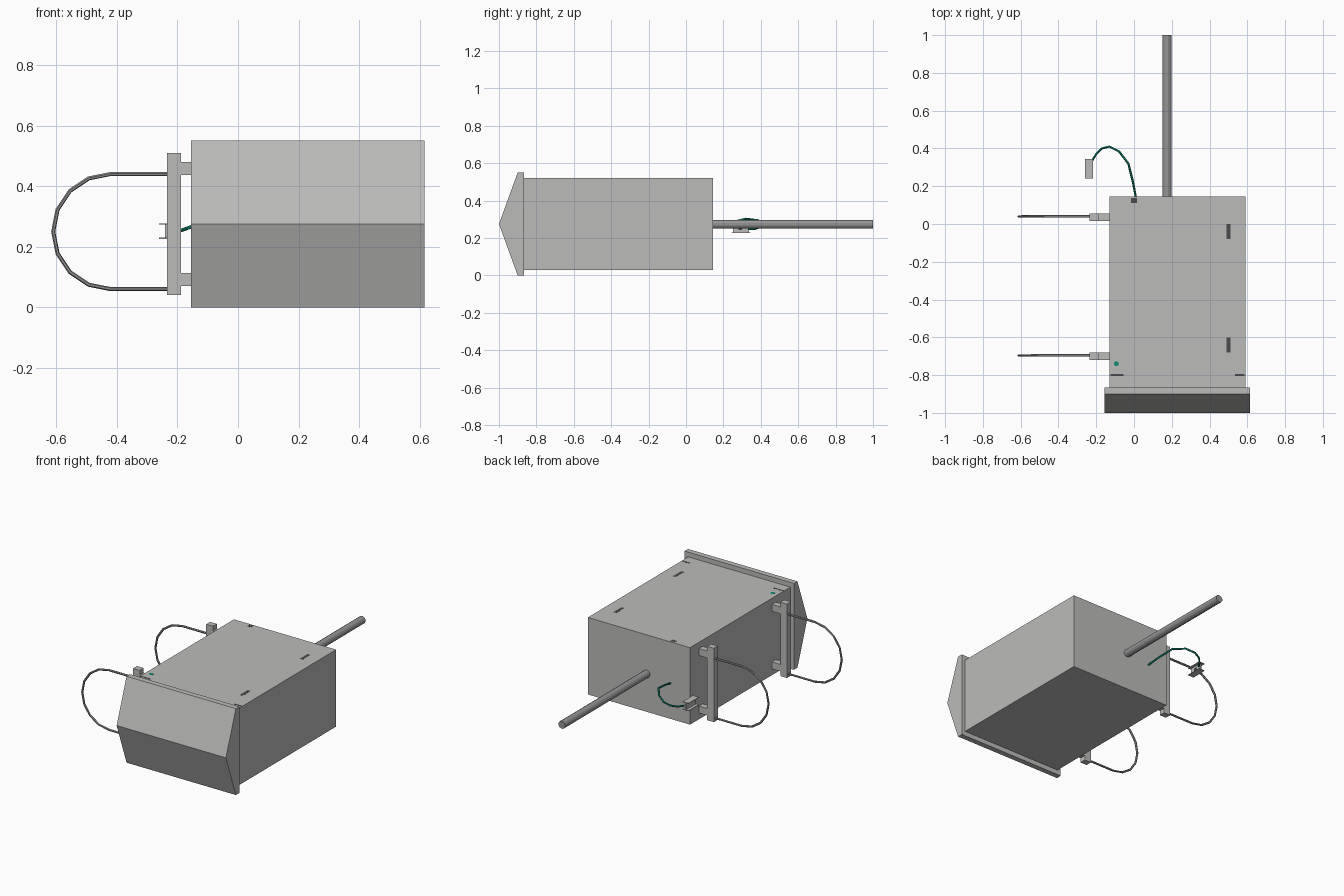
import bpy, bmesh, math
from mathutils import Vector

if "Cube" in bpy.data.objects:
    bpy.data.objects.remove(bpy.data.objects["Cube"])


def material(name, rgb):
    m = bpy.data.materials.new(name)
    m.diffuse_color = (*rgb, 1)
    m.use_nodes = True
    m.node_tree.nodes["Principled BSDF"].inputs["Base Color"].default_value = m.diffuse_color
    return m


LIGHT = material("light_grey", (0.50, 0.50, 0.49))
STEEL = material("steel_grey", (0.30, 0.30, 0.30))
DARK = material("dark_grey", (0.07, 0.07, 0.07))
GREEN = material("cable_green", (0.005, 0.26, 0.17))


def finish(name, bm, mat):
    bmesh.ops.recalc_face_normals(bm, faces=bm.faces)
    me = bpy.data.meshes.new(name)
    bm.to_mesh(me)
    bm.free()
    me.materials.append(mat)
    ob = bpy.data.objects.new(name, me)
    bpy.context.collection.objects.link(ob)
    return ob


def boxes(name, spans, mat):
    """One object from boxes given as (x0, x1, y0, y1, z0, z1)."""
    bm = bmesh.new()
    for x0, x1, y0, y1, z0, z1 in spans:
        for v in bmesh.ops.create_cube(bm, size=1)["verts"]:
            v.co = Vector((x0 if v.co.x < 0 else x1,
                           y0 if v.co.y < 0 else y1,
                           z0 if v.co.z < 0 else z1))
    return finish(name, bm, mat)


def tube(name, points, radius, sides, mat):
    """Sweep a regular polygon along a path, mitred at each point."""
    pts = [Vector(p) for p in points]
    bm = bmesh.new()
    rings, normal = [], None
    for i, p in enumerate(pts):
        t = (pts[min(i + 1, len(pts) - 1)] - pts[max(i - 1, 0)]).normalized()
        if normal is None:
            normal = t.orthogonal()
        normal = (normal - t * normal.dot(t)).normalized()
        side = t.cross(normal)
        rings.append([bm.verts.new(p + radius * (math.cos(a) * normal + math.sin(a) * side))
                      for a in (2 * math.pi * k / sides for k in range(sides))])
    for a, b in zip(rings, rings[1:]):
        for k in range(sides):
            j = (k + 1) % sides
            bm.faces.new((a[k], a[j], b[j], b[k]))
    bm.faces.new(rings[0])
    bm.faces.new(rings[-1])
    return finish(name, bm, mat)


# Cabinet body lying on its back
boxes("cabinet_body", [(-0.13, 0.59, -0.87, 0.145, 0.03, 0.52)], LIGHT)

# Gabled cap with a flat rim, extruded along x
profile = [(-0.865, 0), (-0.90, 0), (-1.0, 0.275), (-0.90, 0.55), (-0.865, 0.55)]
bm = bmesh.new()
ends = [[bm.verts.new((x, y, z)) for y, z in profile] for x in (-0.155, 0.615)]
for e in ends:
    bm.faces.new(e)
for i in range(5):
    j = (i + 1) % 5
    bm.faces.new((ends[0][i], ends[0][j], ends[1][j], ends[1][i]))
bm.edges.ensure_lookup_table()
rim = [e for e in bm.edges if False]
bmesh.ops.bisect_plane(bm, geom=bm.verts[:] + bm.edges[:] + bm.faces[:],
                       plane_co=(0, -0.90, 0), plane_no=(0, 1, 0))
finish("gabled_cap", bm, LIGHT)

# Long conduit pole
tube("conduit_pole", [(0.175, 0.12, 0.273), (0.175, 1.0, 0.273)], 0.024, 12, STEEL)

# Two mounting brackets, each with a strap hoop
arc = [(-0.42 - 0.19 * math.sin(math.pi * k / 8), 0.25 + 0.19 * math.cos(math.pi * k / 8))
       for k in range(9)]
loop = [(-0.21, 0.44)] + arc + [(-0.21, 0.06)]
for label, y in (("rear", 0.036), ("front", -0.70)):
    boxes(label + "_bracket", [(-0.235, -0.188, y - 0.02, y + 0.02, 0.04, 0.51)] +
          [(-0.19, -0.13, y - 0.02, y + 0.02, z - 0.022, z + 0.022) for z in (0.092, 0.458)], LIGHT)
    tube(label + "_strap_hoop", [(x, y + 0.004, z) for x, z in loop], 0.0068, 6, STEEL)

# Earth cable curling from the cabinet to its clamp
tube("earth_cable", [(0.012, 0.13, 0.252), (-0.005, 0.22, 0.278), (-0.03, 0.32, 0.303),
                     (-0.08, 0.385, 0.295), (-0.13, 0.41, 0.275), (-0.17, 0.40, 0.26),
                     (-0.20, 0.37, 0.250), (-0.222, 0.335, 0.248)], 0.006, 6, GREEN)

# Cable clamp: two thin flanges on a web with a dark hole
boxes("cable_clamp", [(-0.26, -0.218, 0.242, 0.345, z, z + 0.004) for z in (0.226, 0.273)] +
      [(-0.241, -0.234, 0.25, 0.338, 0.228, 0.275)], LIGHT)
boxes("clamp_hole", [(-0.2345, -0.232, 0.28, 0.30, 0.242, 0.26)], DARK)

# Fittings showing flush in the upper face
TOP = 0.5205
flush = [(0.0, 0.125, 0.03, 0.025), (-0.09, -0.80, 0.07, 0.012), (0.56, -0.80, 0.05, 0.012),
         (0.50, -0.04, 0.02, 0.08), (0.50, -0.64, 0.02, 0.08)]
boxes("flush_fittings", [(x - w / 2, x + w / 2, y - d / 2, y + d / 2, TOP - 0.004, TOP)
                         for x, y, w, d in flush], DARK)
tube("flush_cable_end", [(-0.093, -0.74, TOP - 0.004), (-0.093, -0.74, TOP)], 0.014, 6, GREEN)
